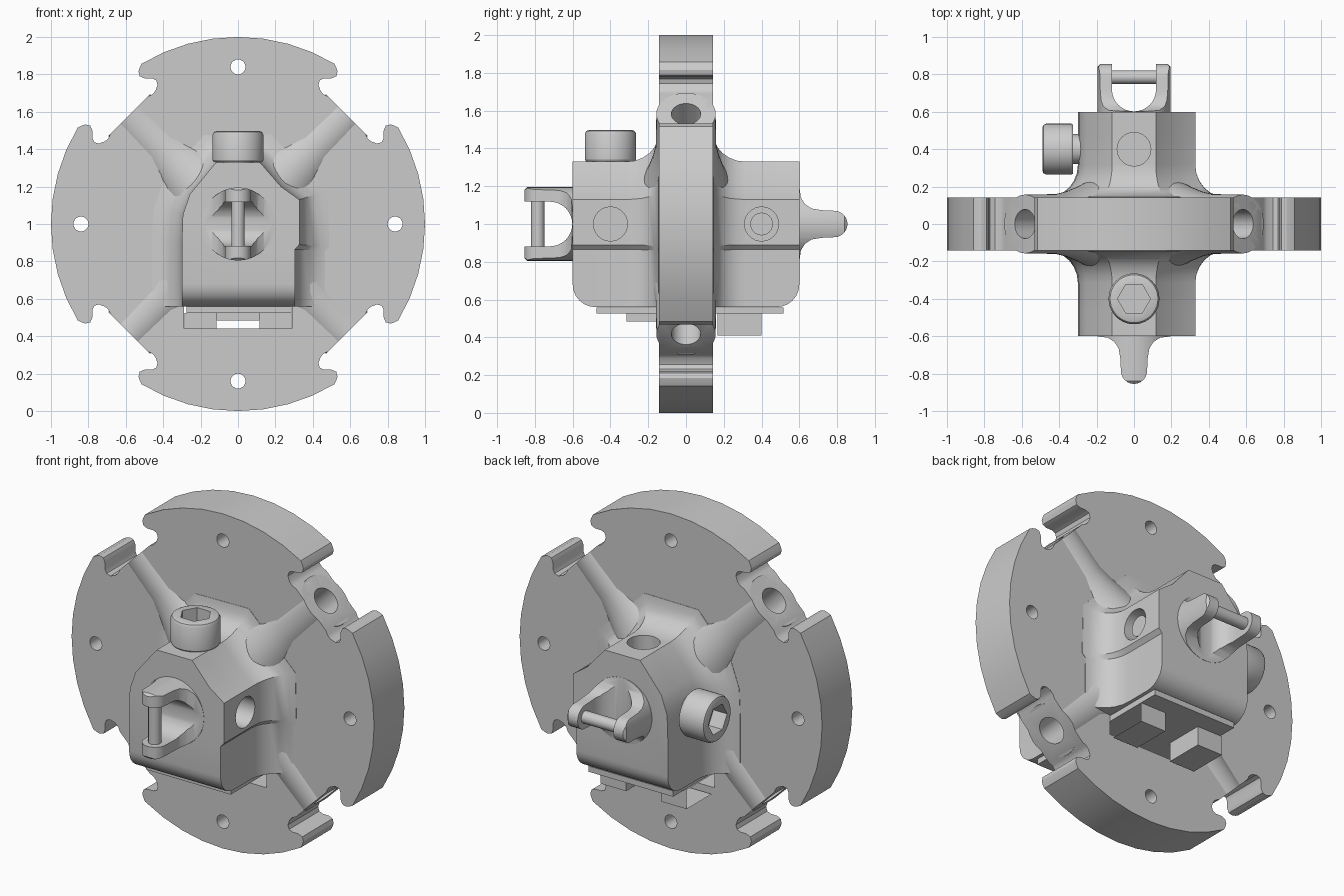
import bpy, bmesh
from math import sin, cos, pi, radians
from mathutils import Vector, Matrix

if "Cube" in bpy.data.objects:
    bpy.data.objects.remove(bpy.data.objects["Cube"])

grey = bpy.data.materials.new("machined_grey")
grey.use_nodes = True
grey.diffuse_color = (0.6, 0.6, 0.6, 1)
grey.node_tree.nodes["Principled BSDF"].inputs["Base Color"].default_value = (0.6, 0.6, 0.6, 1)
CENTRE = Vector((0, 0, 1))


def finish(name, bm):
    mesh = bpy.data.meshes.new(name)
    bm.to_mesh(mesh)
    bm.free()
    mesh.materials.append(grey)
    obj = bpy.data.objects.new(name, mesh)
    bpy.context.collection.objects.link(obj)
    return obj


def loft(name, rings):
    """Closed solid through rings of points given relative to the disc centre."""
    bm = bmesh.new()
    loops = [[bm.verts.new(Vector(p) + CENTRE) for p in ring] for ring in rings]
    n = len(loops[0])
    for a, b in zip(loops, loops[1:]):
        for i in range(n):
            j = (i + 1) % n
            bm.faces.new((a[i], a[j], b[j], b[i]))
    bm.faces.new(loops[0])
    bm.faces.new(loops[-1])
    bmesh.ops.recalc_face_normals(bm, faces=bm.faces)
    return finish(name, bm)


def lathe(name, start, axis, profile, sides=32):
    """Turned solid; profile holds (distance along axis, radius)."""
    rot = Vector(axis).to_track_quat('Z', 'Y')
    return loft(name, [[Vector(start) + rot @ Vector((r * cos(2 * pi * i / sides),
                r * sin(2 * pi * i / sides), h)) for i in range(sides)] for h, r in profile])


def rod(name, start, axis, length, radius, sides=32):
    return lathe(name, start, axis, [(0, radius), (length, radius)], sides)


def box(name, x, y, z):
    return loft(name, [[(x[0], y[0], h), (x[1], y[0], h), (x[1], y[1], h), (x[0], y[1], h)] for h in z])


def combine(obj, tool, op='DIFFERENCE'):
    mod = obj.modifiers.new("cut", 'BOOLEAN')
    mod.object, mod.operation, mod.solver = tool, op, 'EXACT'
    bpy.context.view_layer.objects.active = obj
    bpy.ops.object.modifier_apply(modifier=mod.name)
    bpy.data.objects.remove(tool)


def slot():
    return box("slot_cutter", (-0.29, 0.29), (-0.4, 0.4), (-0.56, -0.435))


def radial_hole(d):
    return rod("radial_cutter", Vector(d) * 0.4, d, 0.7, 0.078)


# Disc outline: four arcs separated by dovetail notches
half_notch = [(0.824, 0.14), (0.814, 0.165), (0.815, 0.19), (0.83, 0.222), (0.853, 0.234),
              (0.875, 0.226), (0.905, 0.197), (0.93, 0.187), (0.953, 0.2), (0.964, 0.222)]
notch = [(u, -v) for u, v in reversed(half_notch)] + half_notch
outline = []
for k in range(4):
    base = k * pi / 2
    for i in range(9):
        a = base + radians(-31 + 62 * i / 8)
        outline.append((cos(a), sin(a)))
    c, s = cos(base + pi / 4), sin(base + pi / 4)
    outline += [(u * c - v * s, u * s + v * c) for u, v in notch]
disc = loft("disc", [[(x, y, z) for x, z in outline] for y in (-0.143, 0.143)])
combine(disc, slot())
parts = [disc]

# Mounting holes, radial holes and diagonal ridges
for k in range(4):
    a = k * pi / 2
    combine(disc, rod("bolt_cutter", (0.84 * cos(a), -0.3, 0.84 * sin(a)), (0, 1, 0), 0.6, 0.04, 20))
    d = (cos(a + pi / 4), 0, sin(a + pi / 4))
    combine(disc, radial_hole(d))
    ridge = lathe("diagonal_ridge", (0, 0, 0), d,
                  [(0.25, 0.25), (0.38, 0.205), (0.48, 0.177), (0.58, 0.16), (0.824, 0.157)], 48)
    combine(ridge, radial_hole(d))
    if k > 1:
        combine(ridge, slot())
    parts.append(ridge)

# Hub: chamfered block flaring into the disc on both faces
section = [(-0.3, -0.44), (-0.3, -0.1), (-0.295, 0.05), (-0.257, 0.16), (-0.117, 0.33),
           (0.117, 0.33), (0.23, 0.2), (0.328, 0.13), (0.328, -0.11), (0.305, -0.135), (0.305, -0.44)]
last = len(section) - 1


def hub_ring(y, grow, bottom):
    ring = []
    for i, (x, z) in enumerate(section):
        if i in (0, last):
            ring.append((x + (grow if i else -grow), y, bottom))
        else:
            t = Vector(section[i + 1]) - Vector(section[i - 1])
            t.normalize()
            ring.append((x - t.y * grow, y, z + t.x * grow))
    return ring


steps = [i * pi / 12 for i in range(7)]
stations = [(0.48 + 0.12 * cos(a), 0, -0.32 - 0.12 * sin(a)) for a in steps]
stations += [(0.315 - 0.17 * sin(a), 0.16 * (1 - cos(a)), -0.44) for a in steps]
hub = loft("hub", [hub_ring(-y, g, b) for y, g, b in stations]
           + [hub_ring(y, g, b) for y, g, b in reversed(stations)])
for start, axis in (((0.1, -0.4, 0), (1, 0, 0)), ((0.1, 0.4, 0), (1, 0, 0)), ((0, 0.4, 0.1), (0, 0, 1))):
    combine(hub, rod("hub_hole_cutter", start, axis, 0.5, 0.09))
parts.append(hub)


# Socket head screws
def screw(name, start, axis):
    head = lathe(name, start, axis, [(-0.05, 0.08), (0, 0.08), (0, 0.13), (0.01, 0.136),
                                     (0.145, 0.136), (0.16, 0.128), (0.165, 0.115)], 40)
    combine(head, rod("hex_cutter", Vector(start) + Vector(axis) * 0.075, axis, 0.2, 0.088, 6))
    parts.append(head)


screw("top_screw", (0, -0.4, 0.332), (0, 0, 1))
screw("side_screw", (-0.325, 0.4, 0), (-1, 0, 0))
parts.append(rod("screw_tip", (0, 0.4, 0), (1, 0, 0), 0.3, 0.06))


# Forked clevis with a cross pin, at each end of the hub
def clevis(name, turn):
    flank = [(0.2, -0.55), (0.2, -0.6), (0.14, -0.608), (0.105, -0.63), (0.082, -0.665), (0.073, -0.72)]
    tip = [(0.07 * cos(a), -0.785 - 0.07 * sin(a)) for a in [i * pi / 12 for i in range(13)]]
    shape = flank + tip + [(-x, y) for x, y in reversed(flank)]
    fork = loft(name, [[(x, y, z) for x, y in shape] for z in (-0.2, 0.2)])
    combine(fork, lathe("round_cutter", (0, -0.5, 0), (0, -1, 0),
                        [(0, 0.195), (0.34, 0.195), (0.356, 0.18)], 48), 'INTERSECT')
    gap = [(-0.72 + 0.118 * cos(a), 0.118 * sin(a)) for a in [(i - 8) * pi / 16 for i in range(17)]]
    gap += [(-1, 0.118), (-1, -0.118)]
    combine(fork, loft("gap_cutter", [[(x, y, z) for y, z in gap] for x in (-0.3, 0.3)]))
    pin = rod(name + "_pin", (0, -0.785, -0.187), (0, 0, 1), 0.374, 0.036, 24)
    for obj in (fork, pin):
        obj.data.transform(Matrix.Translation(CENTRE) @ turn @ Matrix.Translation(-CENTRE))
        parts.append(obj)


clevis("front_clevis", Matrix.Identity(4))
clevis("back_clevis", Matrix.Rotation(pi, 4, 'Z') @ Matrix.Rotation(pi / 2, 4, 'Y'))

# Plates below the hub
parts.append(box("base_plate", (-0.275, 0.285), (-0.475, 0.515), (-0.475, -0.441)))
parts.append(box("front_connector", (-0.115, 0.115), (-0.315, -0.14), (-0.515, -0.475)))

# Hollow connectors, open at the outer end and towards the disc
for side, name in ((1, "left_socket"), (-1, "right_socket")):
    bm = bmesh.new()
    size = Matrix.Diagonal((0.17, 0.235, 0.115, 1))
    bmesh.ops.create_cube(bm, size=1, matrix=Matrix.Translation((side * 0.2, 0.283, 0.4675)) @ size)
    bm.normal_update()
    bmesh.ops.delete(bm, geom=[f for f in bm.faces if f.normal.y < -0.9 or f.normal.x * side > 0.9],
                     context='FACES')
    parts.append(finish(name, bm))

# Smooth shading with crisp edges
bpy.ops.object.select_all(action='DESELECT')
for obj in parts:
    obj.select_set(True)
bpy.context.view_layer.objects.active = disc
bpy.ops.object.shade_smooth_by_angle(angle=radians(30))
